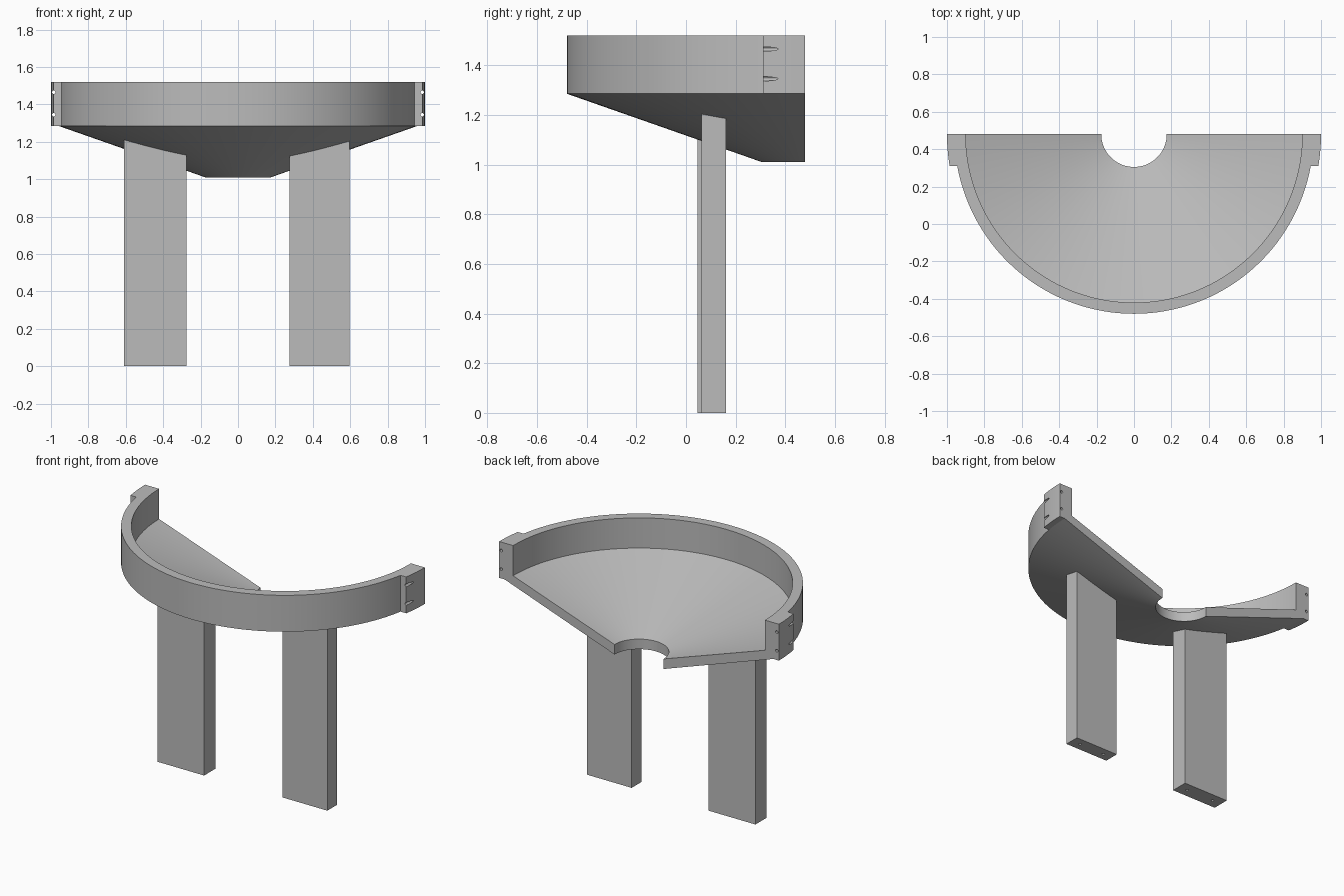
import bpy, bmesh
from math import sin, cos, pi, asin, hypot
from mathutils import Matrix

cube = bpy.data.objects.get("Cube")
if cube:
    bpy.data.objects.remove(cube, do_unlink=True)

BACK = 0.48                  # flat back plane, holds the bowl axis
R_HOLE, R_WALL, R_RIM, R_FLANGE = 0.175, 0.9, 0.96, 1.0
Z_LOW, Z_RIM, Z_TOP = 1.01, 1.285, 1.52
FLANGE_FRONT = 0.31

grey = bpy.data.materials.new("plain grey")
grey.use_nodes = True
grey.diffuse_color = (0.5, 0.5, 0.5, 1)
grey.node_tree.nodes["Principled BSDF"].inputs["Base Color"].default_value = (0.5, 0.5, 0.5, 1)


def finish(name, bm):
    bmesh.ops.recalc_face_normals(bm, faces=bm.faces)
    mesh = bpy.data.meshes.new(name)
    bm.to_mesh(mesh)
    bm.free()
    mesh.materials.append(grey)
    obj = bpy.data.objects.new(name, mesh)
    bpy.context.collection.objects.link(obj)
    return obj


def half_revolve(name, profile, steps=72):
    """Sweep a closed (radius, z) profile half a turn round the bowl axis."""
    bm = bmesh.new()
    rings = []
    for i in range(steps + 1):
        a = pi + pi * i / steps
        rings.append([bm.verts.new((r * cos(a), BACK + r * sin(a), z)) for r, z in profile])
    n = len(profile)
    for a, b in zip(rings, rings[1:]):
        for k in range(n):
            bm.faces.new((a[k], a[(k + 1) % n], b[(k + 1) % n], b[k]))
    bm.faces.new(rings[0])
    bm.faces.new(rings[-1])
    return finish(name, bm)


def prism(name, outline, bottom, top):
    """Upright prism; top is a function of x and y."""
    bm = bmesh.new()
    low = [bm.verts.new((x, y, bottom)) for x, y in outline]
    high = [bm.verts.new((x, y, top(x, y))) for x, y in outline]
    n = len(outline)
    bm.faces.new(low)
    bm.faces.new(high)
    for k in range(n):
        bm.faces.new((low[k], low[(k + 1) % n], high[(k + 1) % n], high[k]))
    bmesh.ops.triangulate(bm, faces=[f for f in bm.faces if all(v in high for v in f.verts)])
    return finish(name, bm)


def drills(name, centres, axis, length, radius):
    """One cutter object made of several parallel cylinders."""
    bm = bmesh.new()
    turn = Matrix.Rotation(pi / 2, 4, "X") if axis == "Y" else Matrix()
    for c in centres:
        bmesh.ops.create_cone(bm, cap_ends=True, segments=20, radius1=radius, radius2=radius,
                              depth=length, matrix=Matrix.Translation(c) @ turn)
    obj = finish(name, bm)
    obj.hide_render = True
    return obj


def combine(obj, other, operation):
    """Apply a boolean and discard the second object."""
    mod = obj.modifiers.new("cut", "BOOLEAN")
    mod.operation, mod.solver, mod.object = operation, "EXACT", other
    graph = bpy.context.evaluated_depsgraph_get()
    mesh = bpy.data.meshes.new_from_object(obj.evaluated_get(graph))
    obj.modifiers.clear()
    obj.data = mesh
    bpy.data.objects.remove(other, do_unlink=True)


def underside(x, y):
    slope = (Z_RIM - Z_LOW) / (R_RIM - R_HOLE)
    return Z_LOW + slope * (hypot(x, y - BACK) - R_HOLE)


# Half bowl: sloping floor with a raised rim wall
bowl = half_revolve("bowl", [(R_HOLE, Z_LOW), (R_RIM, Z_RIM), (R_RIM, Z_TOP),
                             (R_WALL, Z_TOP), (R_WALL, 1.325), (R_HOLE, 1.075)])

# Joining flanges at both rim ends
sweep = asin((BACK - FLANGE_FRONT) / R_FLANGE)
for s in (1, -1):
    arc = [(s * R_FLANGE * cos(sweep * i / 6), BACK - R_FLANGE * sin(sweep * i / 6)) for i in range(7)]
    outline = arc + [(s * 0.92, FLANGE_FRONT), (s * 0.92, BACK)]
    combine(bowl, prism("flange", outline, Z_RIM, lambda x, y: Z_TOP), "UNION")

# Bolt holes through the flanges
bolts = [(s * 0.985, 0.4, z) for s in (1, -1) for z in (1.345, 1.465)]
combine(bowl, drills("bolt_drill", bolts, "Y", 0.3, 0.009), "DIFFERENCE")

# Legs, their tops following the sloping underside, with screw holes below
for name, x0, x1, y0 in (("left_leg", 0.275, 0.595, 0.062), ("right_leg", -0.61, -0.275, 0.047)):
    y1 = 0.162
    leg = prism(name, [(x0, y0), (x1, y0), (x1, y1), (x0, y1)], 0,
                lambda x, y: underside(x, y) + 0.015)
    screws = [(x, (y0 + y1) / 2, 0) for x in (x0 + 0.065, x1 - 0.065)]
    combine(leg, drills("screw_drill", screws, "Z", 0.16, 0.009), "DIFFERENCE")

# Smooth curved faces, keep corners sharp
bpy.ops.object.select_all(action="DESELECT")
bowl.select_set(True)
bpy.context.view_layer.objects.active = bowl
bpy.ops.object.shade_smooth_by_angle(angle=pi / 12)
